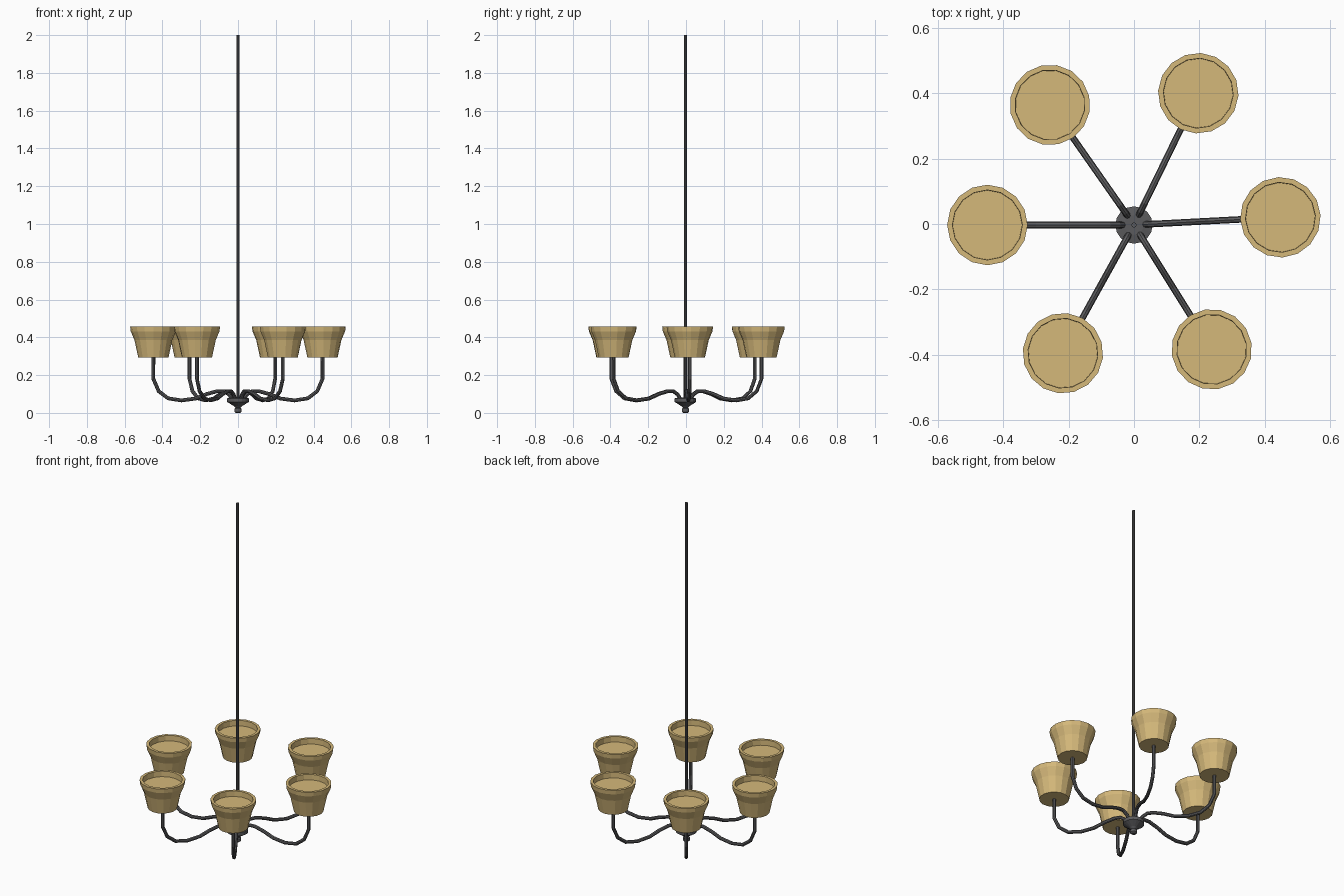
import bpy, bmesh, math
from mathutils import Matrix, Vector

if "Cube" in bpy.data.objects:
    bpy.data.objects.remove(bpy.data.objects["Cube"], do_unlink=True)

HUB = Vector((0, -0.003, 0))
REACH = 0.448


def material(name, color):
    mat = bpy.data.materials.new(name)
    mat.use_nodes = True
    mat.diffuse_color = color
    mat.node_tree.nodes["Principled BSDF"].inputs["Base Color"].default_value = color
    return mat


metal = material("dark metal", (0.105, 0.105, 0.11, 1))
fabric = material("tan shade", (0.66, 0.48, 0.195, 1))


def lathe(name, profile, sides, mat, location, turn=0.0):
    """Spin a radius/height profile about the vertical axis; ends are capped."""
    bm = bmesh.new()
    rings = []
    for r, z in profile:
        rings.append([bm.verts.new((r * math.cos(a), r * math.sin(a), z))
                      for a in (math.tau * i / sides for i in range(sides))])
    for low, high in zip(rings, rings[1:]):
        for i in range(sides):
            j = (i + 1) % sides
            bm.faces.new((low[i], low[j], high[j], high[i]))
    bm.faces.new(rings[0][::-1])
    bm.faces.new(rings[-1])
    bmesh.ops.recalc_face_normals(bm, faces=bm.faces)
    mesh = bpy.data.meshes.new(name)
    bm.to_mesh(mesh)
    bm.free()
    mesh.materials.append(mat)
    obj = bpy.data.objects.new(name, mesh)
    obj.matrix_world = Matrix.Translation(location) @ Matrix.Rotation(turn, 4, "Z")
    bpy.context.collection.objects.link(obj)
    return obj


def tube(name, path, radius, mat, location, turn):
    """Sweep a round section along a path and turn it into a mesh."""
    curve = bpy.data.curves.new(name, "CURVE")
    curve.dimensions = "3D"
    curve.bevel_depth = radius
    curve.bevel_resolution = 2
    curve.use_fill_caps = True
    spline = curve.splines.new("POLY")
    spline.points.add(len(path) - 1)
    spline.use_smooth = False
    for point, (r, z) in zip(spline.points, path):
        point.co = (r, 0, z, 1)
    curve.materials.append(mat)
    obj = bpy.data.objects.new(name, curve)
    obj.location = location
    obj.rotation_euler.z = turn
    bpy.context.collection.objects.link(obj)
    bpy.ops.object.select_all(action="DESELECT")
    obj.select_set(True)
    bpy.context.view_layer.objects.active = obj
    bpy.ops.object.convert(target="MESH")
    return obj


# Central hub with finial, and the hanging rod
lathe("hub", [(0.012, 0), (0.019, 0.006), (0.019, 0.022), (0.013, 0.027),
              (0.022, 0.036), (0.057, 0.058), (0.057, 0.077), (0.03, 0.082)],
      16, metal, HUB)
lathe("rod", [(0.008, 0.06), (0.008, 2.0)], 8, metal, HUB)

# Arm path: out of the hub, over a crest, through a dip, then up to the shade
arm_path = [(0.03, 0.07), (0.048, 0.098), (0.075, 0.115), (0.11, 0.115),
            (0.165, 0.1), (0.225, 0.076), (0.3, 0.066), (0.37, 0.077),
            (0.42, 0.115), (REACH, 0.18), (REACH, 0.31)]

# Shade profile: solid cup, flared collar, rim and shallow recess
shade_profile = [(0.08, 0.293), (0.1, 0.385), (0.12, 0.432), (0.123, 0.457),
                 (0.107, 0.457), (0.106, 0.425)]

# Six slightly uneven arms, each with its shade
for n, degrees in enumerate((3, 64, 125, 180, 241, 302), 1):
    turn = math.radians(degrees)
    tube(f"arm_{n}", arm_path, 0.01, metal, HUB, turn)
    end = HUB + Vector((REACH * math.cos(turn), REACH * math.sin(turn), 0))
    lathe(f"shade_{n}", shade_profile, 16, fabric, end, turn)
